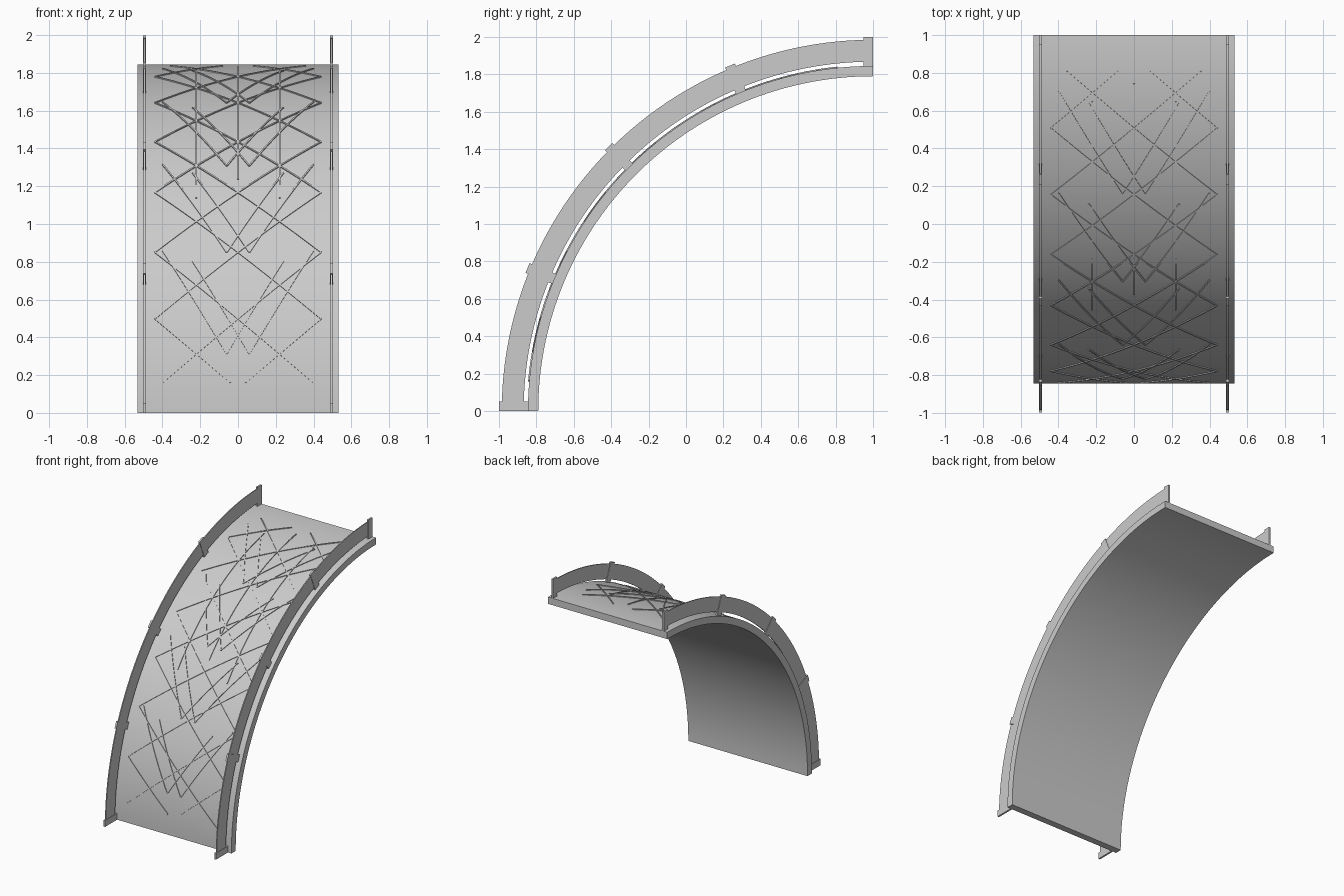
import bpy, bmesh
from math import sin, cos, radians, degrees, hypot

if "Cube" in bpy.data.objects:
    bpy.data.objects.remove(bpy.data.objects["Cube"])

CY = 1.0           # the quarter arch is centred on the line y = 1, z = 0
R_TOP = 1.845      # walking surface radius


def bend(x, t, r):
    """Point at width x, arch angle t (radians) and radius r."""
    return (x, CY - r * cos(t), r * sin(t))


def finish(name, bm, smooth=True):
    bmesh.ops.recalc_face_normals(bm, faces=bm.faces)
    me = bpy.data.meshes.new(name)
    bm.to_mesh(me)
    bm.free()
    ob = bpy.data.objects.new(name, me)
    bpy.context.collection.objects.link(ob)
    if smooth:
        bpy.ops.object.select_all(action='DESELECT')
        ob.select_set(True)
        bpy.context.view_layer.objects.active = ob
        bpy.ops.object.shade_smooth_by_angle(angle=radians(30))
    return ob


def sweep(bm, sections):
    """Skin a list of four-point sections into a capped bar."""
    rings = [[bm.verts.new(p) for p in s] for s in sections]
    for a, b in zip(rings, rings[1:]):
        for i in range(4):
            j = (i + 1) % 4
            bm.faces.new((a[i], a[j], b[j], b[i]))
    bm.faces.new(rings[0])
    bm.faces.new(rings[-1])


def arc_bar(name, x0, x1, r0, r1, n=64):
    bm = bmesh.new()
    secs = []
    for i in range(n + 1):
        t = radians(90 * i / n)
        secs.append([bend(x0, t, r0), bend(x1, t, r0), bend(x1, t, r1), bend(x0, t, r1)])
    sweep(bm, secs)
    return finish(name, bm)


def strip(bm, xa, sa, xb, sb, w=0.008, r0=1.838, r1=1.851):
    """Thin inlay bar on the deck from (x, arc degrees) to (x, arc degrees)."""
    ya, yb = radians(sa) * R_TOP, radians(sb) * R_TOP
    dx, dy = xb - xa, yb - ya
    L = hypot(dx, dy)
    nx, ny = -dy / L * w / 2, dx / L * w / 2
    n = max(2, int(abs(sb - sa) / 1.4) + 1)
    secs = []
    for i in range(n + 1):
        x, y = xa + dx * i / n, ya + dy * i / n
        p, q = (x + nx, (y + ny) / R_TOP), (x - nx, (y - ny) / R_TOP)
        secs.append([bend(*p, r0), bend(*q, r0), bend(*q, r1), bend(*p, r1)])
    sweep(bm, secs)


# Curved deck slab
arc_bar("deck", -0.5325, 0.5325, 1.79, R_TOP)

# Side rails with a slim gap above the deck, and their posts
for side, s in (("left", -1), ("right", 1)):
    xc = s * 0.495
    arc_bar(side + "_rail", xc - 0.004, xc + 0.004, 1.868, 1.985)
    bm = bmesh.new()
    for k, (lo, hi) in enumerate([(0, .052), (-.028, .028), (-.028, .028), (-.028, .028), (-.052, 0)]):
        t = radians(22.5 * k)
        secs = []
        for r in (1.835, 1.999):
            sec = []
            for dx, d in ((-.007, lo), (.007, lo), (.007, hi), (-.007, hi)):
                x, y, z = bend(xc + dx, t, r)
                sec.append((x, y + d * sin(t), z + d * cos(t)))
            secs.append(sec)
        sweep(bm, secs)
    finish(side + "_posts", bm, smooth=False)

# Raised lattice of crossing strips on the deck
bm = bmesh.new()
STEP, HX = 11.75, 0.22
for m in (-1, 1):
    # shallow diagonals running from edge to edge
    for k in range(6):
        s0 = 15.7 + k * STEP
        for d in (-1, 1):
            xe, se = 0.44, s0 + d * 2 * STEP
            if se > 84 or se < 5:
                lim = 84 if se > 84 else 5
                xe = -0.44 + 0.88 * (lim - s0) / (se - s0)
                se = lim
            strip(bm, m * -0.44, s0, m * xe, se)
    # steep diagonals
    for k in range(4):
        s0 = 9.8 + k * STEP * 1.5
        strip(bm, m * -0.06, s0, m * -0.40, s0 + 18)
        strip(bm, m * 0.06, s0, m * -0.24, s0 + 16)
    # lengthwise strips off the centre
    strip(bm, m * HX, 38, m * HX, 79)
# lengthwise centre strip
strip(bm, 0, 42, 0, 82)
finish("deck_lattice", bm, smooth=False)
